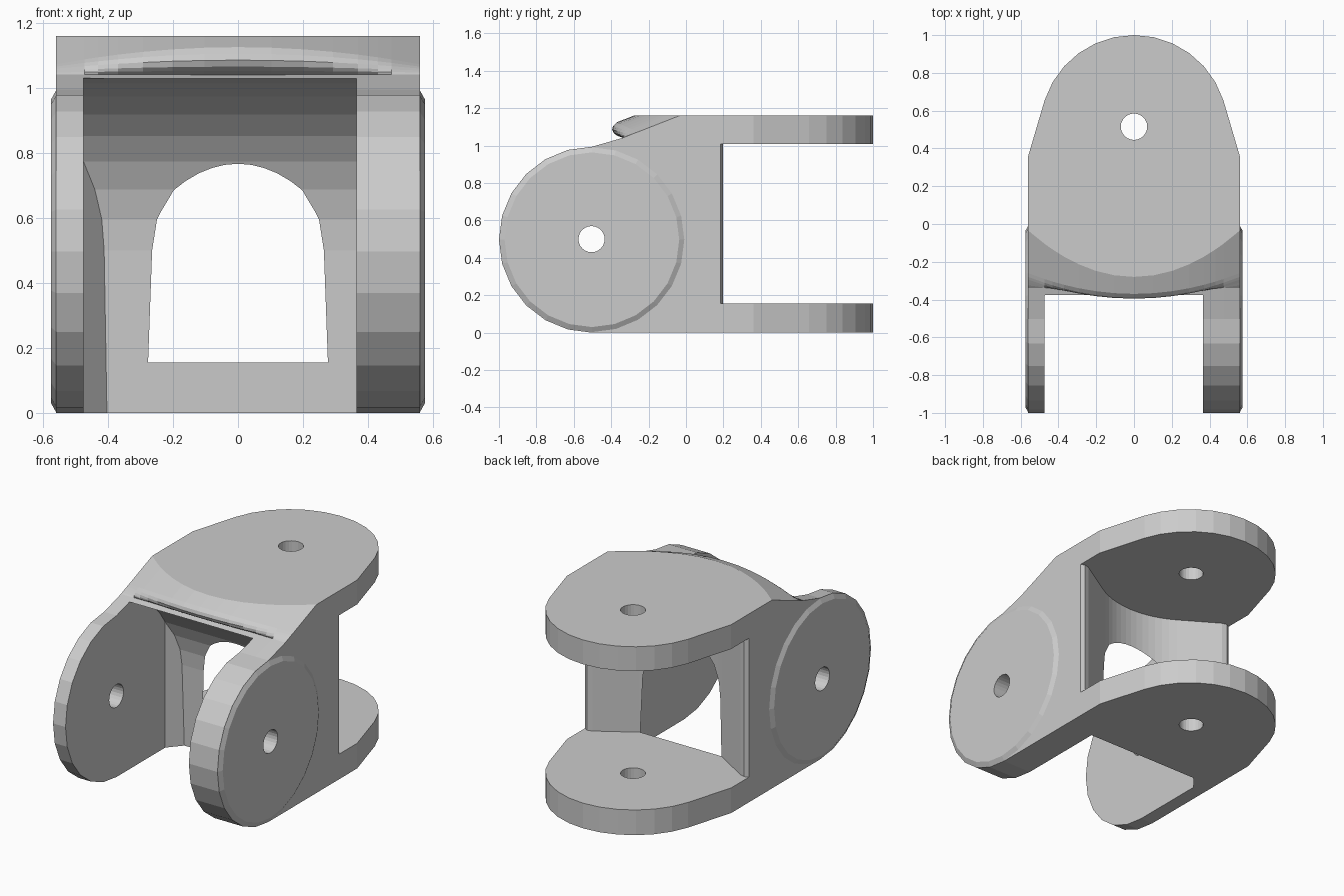
import bpy, bmesh
from math import sin, cos, radians, sqrt
from mathutils import Vector

if "Cube" in bpy.data.objects:
    bpy.data.objects.remove(bpy.data.objects["Cube"])

R = 0.497            # radius of cheeks and of the rounded plate ends
CY, CZ = -0.503, 0.497   # cheek pivot (y, z)


def loft(name, rings, helper=False, clip=None):
    """Closed solid from a list of equally long point rings."""
    bm = bmesh.new()
    vs = [[bm.verts.new(p) for p in ring] for ring in rings]
    n = len(vs[0])
    for a, b in zip(vs, vs[1:]):
        for i in range(n):
            j = (i + 1) % n
            bm.faces.new((a[i], a[j], b[j], b[i]))
    bm.faces.new(vs[0])
    bm.faces.new(vs[-1])
    if clip:
        bmesh.ops.bisect_plane(bm, geom=bm.verts[:] + bm.edges[:] + bm.faces[:],
                               plane_co=clip[0], plane_no=clip[1], clear_outer=True)
        bmesh.ops.holes_fill(bm, edges=[e for e in bm.edges if e.is_boundary], sides=0)
    bmesh.ops.recalc_face_normals(bm, faces=bm.faces[:])
    me = bpy.data.meshes.new(name)
    bm.to_mesh(me)
    bm.free()
    ob = bpy.data.objects.new(name, me)
    bpy.context.collection.objects.link(ob)
    ob.hide_render = helper
    return ob


def circle(r, n=24):
    return [(r * cos(radians(360 * i / n)), r * sin(radians(360 * i / n))) for i in range(n)]


def combine(target, other, op):
    mod = target.modifiers.new(op.lower(), 'BOOLEAN')
    mod.operation, mod.solver, mod.object = op, 'EXACT', other
    bpy.context.view_layer.objects.active = target
    bpy.ops.object.modifier_apply(modifier=mod.name)
    bpy.data.objects.remove(other)


# Body: side profile lofted across x, with plate end and front lip varying
LIP_MID = [(-.28, 1.16), (-.37, 1.125), (-.39, 1.105), (-.395, 1.085),
           (-.385, 1.065), (-.365, 1.052), (-.33, 1.04)]
LIP_END = [(-.035, 1.16), (-.26, 1.072), (-.28, 1.065), (-.295, 1.059),
           (-.31, 1.053), (-.325, 1.047), (-.34, 1.041)]


def section(x, back):
    t = (x / 0.56) ** 2
    pts = [(back, 0), (back, 1.16)]
    pts += [(a[0] + (b[0] - a[0]) * t, a[1] + (b[1] - a[1]) * t)
            for a, b in zip(LIP_MID, LIP_END)]
    pts += [(CY + R * cos(radians(a)), CZ + R * sin(radians(a))) for a in range(90, 271, 15)]
    return [(x, y, z) for y, z in pts]


stations = [(R * cos(radians(a)), 0.503 + R * sin(radians(a))) for a in range(18, 163, 12)]
stations = [(0.56, 0.36)] + stations + [(-0.56, 0.36)]
bracket = loft("bracket", [section(x, y) for x, y in stations])

# Raised round bosses on the outer cheeks
for s in (-1, 1):
    boss = loft("pivot_boss", [[(s * x, CY + y, CZ + z) for y, z in circle(r)]
                               for x, r in ((0.56, R - .003), (0.575, R - .03))])
    combine(bracket, boss, 'UNION')

# Front cavity between the cheeks, with one chamfered corner
cav = [(-1.2, -0.1), (0.055, -0.1)]
cav += [(CY + 0.546 * cos(radians(a)), 0.5 + 0.546 * sin(radians(a))) for a in range(0, 91, 10)]
cav += [(-1.2, 1.046)]
front = loft("front_cavity", [[(x, y, z) for y, z in cav] for x in (-0.475, 0.365)], True,
             (Vector((-0.475, -0.03, 0)), Vector((-0.075, 0.065, 0))))
combine(bracket, front, 'DIFFERENCE')

# Rear slot between the plates: round centre with flared sides
arc = [(x, 0.51 - sqrt(0.537 ** 2 - x * x)) for x in [i * 0.04 - 0.28 for i in range(15)]]
slot = [(-.65, 1.1), (-.65, .17), (-.56, .185), (-.535, .198), (-.505, .19)] + arc
slot += [(.505, .19), (.535, .198), (.56, .185), (.65, .17), (.65, 1.1)]
rear = loft("rear_slot", [[(x, y, z) for x, y in slot] for z in (0.155, 1.01)], True)
combine(bracket, rear, 'DIFFERENCE')

# Pin holes through cheeks and plates
pin_x = loft("cheek_pin", [[(x, -0.505 + a, 0.5 + b) for a, b in circle(0.07)] for x in (-1, 1)], True)
pin_z = loft("plate_pin", [[(a, 0.515 + b, z) for a, b in circle(0.07)] for z in (-.5, 1.5)], True)
for pin in (pin_x, pin_z):
    combine(bracket, pin, 'DIFFERENCE')
